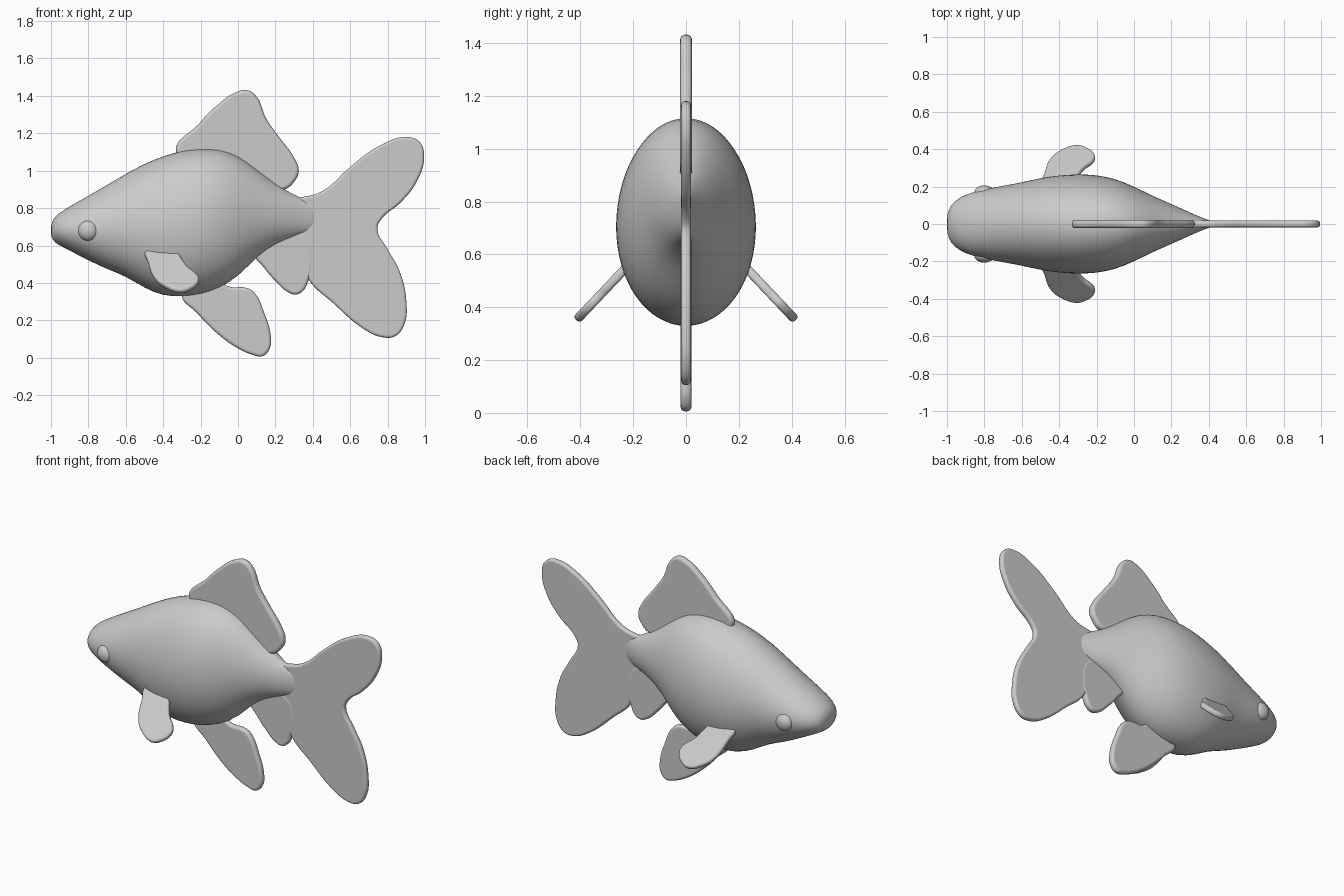
import bpy, bmesh, math
from mathutils import Matrix

if "Cube" in bpy.data.objects:
    bpy.data.objects.remove(bpy.data.objects["Cube"])


def smooth(ob, angle=60):
    bpy.ops.object.select_all(action='DESELECT')
    ob.select_set(True)
    bpy.context.view_layer.objects.active = ob
    bpy.ops.object.shade_smooth_by_angle(angle=math.radians(angle))


def body(stations, seg=32):
    """Loft elliptical rings; station = x, top z, bottom z, half width."""
    bm = bmesh.new()
    rings = []
    for x, top, bot, w in stations:
        mid, h = (top + bot) / 2, (top - bot) / 2
        ring = []
        for i in range(seg):
            a = 2 * math.pi * i / seg
            ring.append(bm.verts.new((x, w * math.cos(a), mid - 0.03 * h * math.cos(a) ** 2
                                      + h * math.sin(a))))
        rings.append(ring)
    for a, b in zip(rings, rings[1:]):
        for i in range(seg):
            j = (i + 1) % seg
            bm.faces.new((a[i], a[j], b[j], b[i]))
    bm.faces.new(rings[0])
    bm.faces.new(rings[-1])
    bmesh.ops.recalc_face_normals(bm, faces=bm.faces)
    me = bpy.data.meshes.new("body")
    bm.to_mesh(me)
    bm.free()
    ob = bpy.data.objects.new("body", me)
    bpy.context.collection.objects.link(ob)
    ob.modifiers.new("round", 'SUBSURF').levels = 1
    ob.modifiers["round"].render_levels = 1
    smooth(ob, 80)


def fin(name, outline, tilt=90, loc=(0, 0, 0), half=0.02):
    """Flat fin with a rounded rim from a smooth closed outline."""
    cu = bpy.data.curves.new(name, 'CURVE')
    cu.dimensions = '2D'
    cu.fill_mode = 'BOTH'
    cu.resolution_u = 5
    cu.extrude = 0.004
    cu.bevel_depth = half - 0.004
    cu.bevel_resolution = 3
    cu.offset = -cu.bevel_depth
    sp = cu.splines.new('BEZIER')
    sp.bezier_points.add(len(outline) - 1)
    for p, (u, v) in zip(sp.bezier_points, outline):
        p.co = (u, v, 0)
        p.handle_left_type = p.handle_right_type = 'AUTO'
    sp.use_cyclic_u = True
    ob = bpy.data.objects.new(name, cu)
    bpy.context.collection.objects.link(ob)
    ob.matrix_world = Matrix.Translation(loc) @ Matrix.Rotation(math.radians(tilt), 4, 'X')
    bpy.ops.object.select_all(action='DESELECT')
    ob.select_set(True)
    bpy.context.view_layer.objects.active = ob
    bpy.ops.object.convert(target='MESH')
    smooth(bpy.context.view_layer.objects.active, 50)


# Body with tapering tail stem
body([(-1.0, 0.70, 0.66, 0.03), (-0.993, 0.735, 0.63, 0.075), (-0.965, 0.77, 0.605, 0.12),
      (-0.9, 0.81, 0.572, 0.162), (-0.8, 0.867, 0.52, 0.187), (-0.7, 0.925, 0.472, 0.205),
      (-0.6, 0.985, 0.435, 0.224), (-0.5, 1.04, 0.37, 0.247), (-0.4, 1.08, 0.328, 0.262),
      (-0.3, 1.11, 0.325, 0.268), (-0.2, 1.12, 0.335, 0.264), (-0.1, 1.118, 0.37, 0.244),
      (0.0, 1.085, 0.43, 0.202), (0.1, 1.01, 0.54, 0.15), (0.2, 0.93, 0.61, 0.108),
      (0.3, 0.87, 0.645, 0.062), (0.37, 0.84, 0.67, 0.03), (0.43, 0.81, 0.69, 0.012)])

# Fins on the centre line
fin("dorsal_fin", [(-0.33, 1.09), (-0.21, 1.25), (-0.1, 1.36), (-0.02, 1.415), (0.05, 1.43),
                   (0.1, 1.395), (0.15, 1.28), (0.22, 1.18), (0.3, 1.07), (0.325, 1.0),
                   (0.3, 0.94), (0.25, 0.9), (0.15, 0.9), (0.0, 1.0), (-0.2, 1.06)], half=0.022)
fin("tail_fin", [(0.25, 0.85), (0.35, 0.86), (0.45, 0.89), (0.6, 1.02), (0.75, 1.13),
                 (0.9, 1.18), (0.97, 1.155), (0.995, 1.08), (0.96, 0.95), (0.87, 0.83),
                 (0.77, 0.745), (0.745, 0.69), (0.8, 0.58), (0.865, 0.46), (0.9, 0.3),
                 (0.89, 0.18), (0.84, 0.115), (0.77, 0.11), (0.67, 0.155), (0.5, 0.3),
                 (0.39, 0.4), (0.33, 0.52), (0.25, 0.66)], half=0.018)
fin("anal_fin", [(0.08, 0.58), (0.14, 0.48), (0.2, 0.41), (0.26, 0.355), (0.31, 0.338),
                 (0.35, 0.36), (0.375, 0.41), (0.4, 0.5), (0.36, 0.65), (0.2, 0.67)])
fin("pelvic_fin", [(-0.3, 0.34), (-0.22, 0.24), (-0.1, 0.12), (0.0, 0.05), (0.08, 0.015),
                   (0.13, 0.008), (0.17, 0.05), (0.175, 0.12), (0.14, 0.24), (0.09, 0.345),
                   (0.05, 0.372), (-0.06, 0.385), (-0.1, 0.43), (-0.22, 0.41)])

# Paired side fins and eyes
side_outline = [(-0.49, 0.04), (-0.48, -0.04), (-0.44, -0.17), (-0.38, -0.23), (-0.31, -0.26),
                (-0.26, -0.245), (-0.21, -0.185), (-0.215, -0.145), (-0.27, -0.08),
                (-0.31, 0.0), (-0.33, 0.05)]
for side, label in ((-1, "right"), (1, "left")):
    fin("pectoral_fin_" + label, side_outline, 90 + side * 43.5, (0, side * 0.236, 0.54), 0.017)
    bpy.ops.mesh.primitive_uv_sphere_add(segments=24, ring_count=12, radius=1,
                                         location=(-0.8, side * 0.165, 0.68))
    eye = bpy.context.object
    eye.name = "eye_" + label
    eye.scale = (0.055, 0.042, 0.055)
    smooth(eye)
